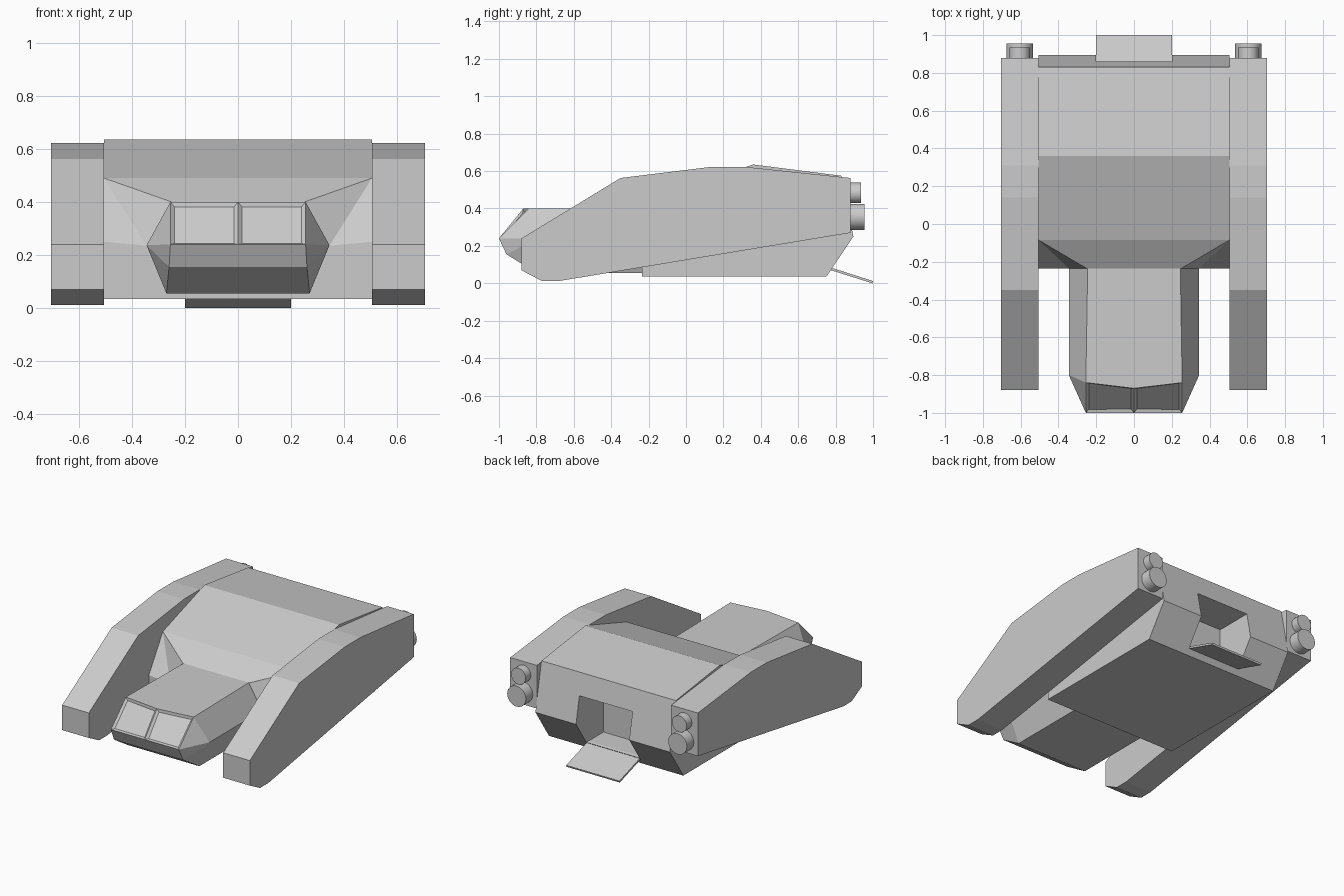
import bpy, bmesh, math

if "Cube" in bpy.data.objects:
    bpy.data.objects.remove(bpy.data.objects["Cube"])

grey = bpy.data.materials.new("hull grey")
grey.diffuse_color = (0.6, 0.6, 0.6, 1)
grey.use_nodes = True
grey.node_tree.nodes["Principled BSDF"].inputs["Base Color"].default_value = grey.diffuse_color


def finish(name, bm):
    bmesh.ops.recalc_face_normals(bm, faces=bm.faces[:])
    mesh = bpy.data.meshes.new(name)
    bm.to_mesh(mesh)
    bm.free()
    mesh.materials.append(grey)
    ob = bpy.data.objects.new(name, mesh)
    bpy.context.collection.objects.link(ob)
    return ob


def mirrored(verts, faces):
    """Right half of a shell, mirrored across x = 0."""
    bm = bmesh.new()
    vs = [bm.verts.new(v) for v in verts]
    for f in faces:
        bm.faces.new([vs[i] for i in f])
    bmesh.ops.mirror(bm, geom=bm.verts[:] + bm.edges[:] + bm.faces[:],
                     axis='X', merge_dist=0.0005)
    bmesh.ops.remove_doubles(bm, verts=bm.verts[:], dist=0.0005)
    bmesh.ops.recalc_face_normals(bm, faces=bm.faces[:])
    return bm


def prism(name, profile, x0, x1):
    """Side profile (y, z) extruded from x0 to x1."""
    bm = bmesh.new()
    face = bm.faces.new([bm.verts.new((x0, y, z)) for y, z in profile])
    ext = bmesh.ops.extrude_face_region(bm, geom=[face])["geom"]
    bmesh.ops.translate(bm, vec=(x1 - x0, 0, 0),
                        verts=[v for v in ext if isinstance(v, bmesh.types.BMVert)])
    return finish(name, bm)


# Main hull: wide box with sloped roof and notched front corners
W = 0.505
rows = [(-0.085, 0.49), (0.36, 0.635), (0.83, 0.575), (0.895, 0.25),
        (0.75, 0.035), (-0.235, 0.035)]
verts = [(0, y, z) for y, z in rows] + [(W, y, z) for y, z in rows]
verts += [(0, -0.235, 0.40), (0.25, -0.235, 0.40),
          (0.345, -0.235, 0.235), (W, -0.235, 0.25)]
faces = [(i, i + 1, i + 7, i + 6) for i in range(5)]
faces += [(12, 0, 6, 13), (6, 14, 13), (6, 15, 14),
          (12, 13, 14, 15, 11, 5), (6, 7, 8, 9, 10, 11, 15)]
hull = finish("main_hull", mirrored(verts, faces))

# Rear doorway cut into the hull
cutter = prism("doorway_cutter", [(0.6, 0.085), (1.0, 0.085), (1.0, 0.43), (0.6, 0.43)],
               -0.2, 0.2)
cutter.hide_render = True
mod = hull.modifiers.new("doorway", 'BOOLEAN')
mod.operation = 'DIFFERENCE'
mod.solver = 'EXACT'
mod.object = cutter
bpy.context.view_layer.objects.active = hull
bpy.ops.object.modifier_apply(modifier=mod.name)
bpy.data.objects.remove(cutter)

# Lowered boarding ramp
prism("boarding_ramp", [(0.765, 0.087), (1.0, 0.012), (0.996, 0.0), (0.762, 0.074)], -0.2, 0.2)

# Cockpit: faceted nose with two recessed windows
verts = [(0, -0.87, 0.40), (0.255, -0.84, 0.40), (0.245, -0.22, 0.40), (0, -0.22, 0.40),
         (0.345, -0.80, 0.237), (0.345, -0.22, 0.237),
         (0.27, -0.80, 0.055), (0.27, -0.22, 0.055), (0, -0.22, 0.055), (0, -0.80, 0.055),
         (0.255, -1.0, 0.24), (0, -1.0, 0.24), (0.26, -0.96, 0.155), (0, -0.96, 0.155)]
faces = [(0, 1, 2, 3), (1, 4, 5, 2), (4, 6, 7, 5), (6, 9, 8, 7), (3, 2, 5, 7, 8),
         (0, 11, 10, 1), (1, 10, 4), (11, 13, 12, 10), (10, 12, 4), (12, 6, 4),
         (13, 9, 6, 12)]
bm = mirrored(verts, faces)
panes = [f for f in bm.faces
         if f.calc_center_median().y < -0.9 and f.normal.z > 0.3 and len(f.verts) == 4]
bmesh.ops.inset_individual(bm, faces=panes, thickness=0.022, depth=-0.012)
finish("cockpit", bm)

# Side pods with two stacked thrusters each
pod = [(-0.88, 0.24), (-0.35, 0.563), (0.14, 0.623), (0.31, 0.623), (0.88, 0.563),
       (0.88, 0.27), (-0.68, 0.012), (-0.77, 0.012), (-0.88, 0.07)]
for side, s in (("left", -1), ("right", 1)):
    prism(side + "_pod", pod, s * W, s * 0.705)
    for part, z, r, end in (("upper", 0.483, 0.055, 0.935), ("lower", 0.355, 0.07, 0.955)):
        bpy.ops.mesh.primitive_cylinder_add(
            vertices=32, radius=r, depth=end - 0.86,
            location=(s * 0.605, (end + 0.86) / 2, z), rotation=(math.pi / 2, 0, 0))
        ob = bpy.context.object
        ob.name = f"{side}_{part}_thruster"
        ob.data.materials.append(grey)
        bpy.ops.object.shade_smooth_by_angle(angle=math.radians(35))
